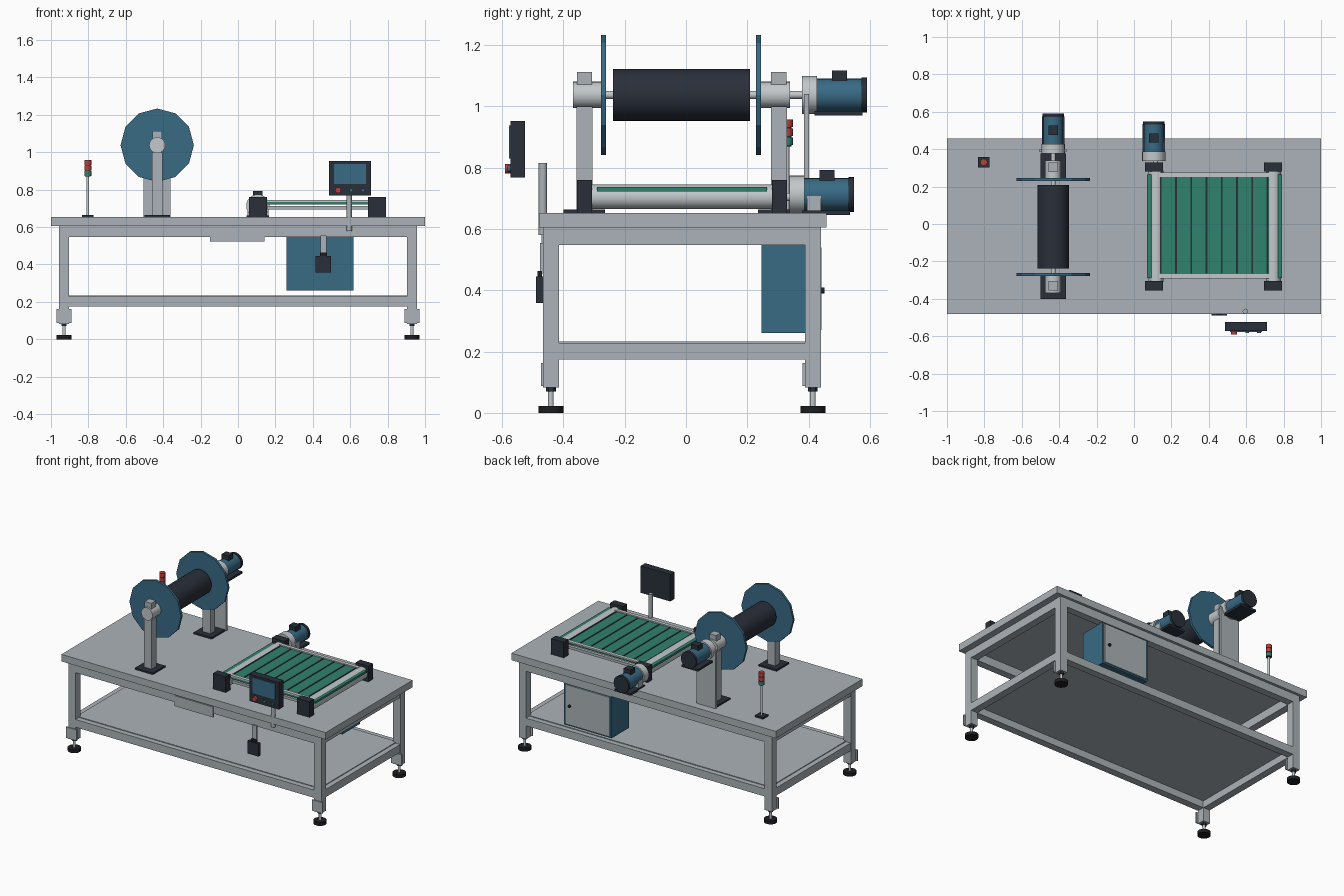
import bpy, math
from mathutils import Vector

if "Cube" in bpy.data.objects:
    bpy.data.objects.remove(bpy.data.objects["Cube"])


def material(name, r, g, b):
    m = bpy.data.materials.new(name)
    m.diffuse_color = (r, g, b, 1)
    m.use_nodes = True
    m.node_tree.nodes["Principled BSDF"].inputs["Base Color"].default_value = m.diffuse_color
    return m


GREY = material("frame_grey", 0.41, 0.45, 0.48)
STEEL = material("brushed_steel", 0.54, 0.58, 0.60)
BLUE = material("machine_blue", 0.04, 0.145, 0.235)
DARK = material("dark_slate", 0.022, 0.028, 0.042)
BLACK = material("rubber_black", 0.012, 0.013, 0.016)
GREEN = material("belt_green", 0.03, 0.225, 0.155)
RED = material("signal_red", 0.50, 0.05, 0.045)


def box(name, x, y, z, mat):
    """Box from (min, max) ranges on each axis."""
    bpy.ops.mesh.primitive_cube_add(size=1)
    o = bpy.context.object
    o.name = name
    for v in o.data.vertices:
        v.co = Vector([(a + b) / 2 + c * (b - a) for (a, b), c in zip((x, y, z), v.co)])
    o.data.materials.append(mat)
    return o


def rod(name, axis, center, span, r, mat, sides=24):
    """Cylinder along axis 'y' or 'z'; center holds the two other coordinates."""
    mid, depth = sum(span) / 2, span[1] - span[0]
    if axis == "y":
        loc, rot = (center[0], mid, center[1]), (math.pi / 2, 0, 0)
    else:
        loc, rot = (center[0], center[1], mid), (0, 0, 0)
    bpy.ops.mesh.primitive_cylinder_add(vertices=sides, radius=r, depth=depth,
                                        location=loc, rotation=rot)
    o = bpy.context.object
    o.name = name
    o.data.materials.append(mat)
    if sides > 12:
        bpy.ops.object.shade_smooth_by_angle(angle=math.radians(35))
    return o


TOP = 0.653

# Table: top, two rings of rails, shelf
box("table_top", (-1, 1), (-0.48, 0.458), (0.605, TOP), GREY)
for label, z0, z1 in (("upper", 0.548, 0.606), ("lower", 0.175, 0.228)):
    box(label + "_front_rail", (-0.91, 0.91), (-0.466, -0.416), (z0, z1), GREY)
    box(label + "_back_rail", (-0.91, 0.91), (0.39, 0.44), (z0, z1), GREY)
    box(label + "_left_rail", (-0.955, -0.905), (-0.42, 0.395), (z0, z1), GREY)
    box(label + "_right_rail", (0.905, 0.955), (-0.42, 0.395), (z0, z1), GREY)
box("shelf", (-0.92, 0.92), (-0.43, 0.405), (0.223, 0.233), GREY)

# Legs with mounting plates and levelling feet
for x in (-0.93, 0.93):
    for y in (-0.441, 0.414):
        box("leg", (x - 0.027, x + 0.027), (y - 0.026, y + 0.026), (0.083, 0.606), GREY)
        box("leg_plate", (x - 0.04, x + 0.04), (y - 0.033, y - 0.024), (0.088, 0.163), GREY)
        rod("foot_stem", "z", (x, y), (0.015, 0.085), 0.009, STEEL, 16)
        rod("foot_nut", "z", (x, y), (0.07, 0.083), 0.016, DARK, 6)
        rod("foot_pad", "z", (x, y), (0, 0.023), 0.041, BLACK)

# Plate under the front edge
box("front_plate", (-0.15, 0.142), (-0.472, -0.464), (0.524, 0.595), GREY)

# Electrical cabinet at the back
box("cabinet", (0.258, 0.617), (0.247, 0.435), (0.26, 0.548), BLUE)
box("cabinet_door", (0.27, 0.605), (0.434, 0.443), (0.27, 0.54), GREY)
rod("door_knob", "y", (0.57, 0.40), (0.44, 0.452), 0.01, BLACK, 12)

# Pedal box hanging at the front
box("switch_box", (0.415, 0.498), (-0.49, -0.467), (0.358, 0.445), DARK)
box("switch_box_cap", (0.438, 0.475), (-0.484, -0.47), (0.445, 0.463), BLACK)
box("switch_hanger", (0.44, 0.474), (-0.476, -0.466), (0.455, 0.555), GREY)

# Operator panel
rod("panel_pole", "z", (0.595, -0.467), (0.58, 0.815), 0.014, GREY, 16)
box("panel_housing", (0.487, 0.71), (-0.573, -0.525), (0.768, 0.952), DARK)
box("panel_screen", (0.513, 0.685), (-0.577, -0.572), (0.83, 0.938), BLUE)
for x, mat in ((0.535, RED), (0.605, GREEN), (0.668, BLUE)):
    r = 0.016 if mat == RED else 0.01
    rod("panel_button", "y", (x, 0.797), (-0.59 if mat == RED else -0.582, -0.572), r, mat, 16)

# Signal tower
TX, TY = -0.803, 0.33
box("tower_base", (TX - 0.031, TX + 0.031), (TY - 0.029, TY + 0.029), (TOP, 0.664), DARK)
rod("tower_pole", "z", (TX, TY), (0.66, 0.88), 0.007, STEEL, 12)
rod("tower_core", "z", (TX, TY), (0.87, 0.955), 0.015, DARK, 16)
for z, mat in ((0.874, GREEN), (0.903, RED), (0.933, RED)):
    rod("tower_lamp", "z", (TX, TY), (z, z + 0.025), 0.019, mat, 16)

# Reel: drum, flanges, shaft and bearing stands
RX, RZ = -0.432, 1.038
rod("reel_shaft", "y", (RX, RZ), (-0.3, 0.385), 0.013, STEEL, 16)
rod("reel_drum", "y", (RX, RZ), (-0.238, 0.209), 0.085, DARK, 32)
for y in (-0.269, 0.237):
    rod("reel_flange", "y", (RX, RZ), (y - 0.008, y + 0.008), 0.196, BLUE, 12)
for y, hub, base in ((-0.331, (-0.368, -0.275), (-0.4, -0.265)),
                     (0.303, (0.243, 0.339), (0.235, 0.378))):
    box("reel_post", (RX - 0.029, RX + 0.029), (y - 0.026, y + 0.026), (0.66, 1.0), GREY)
    box("reel_post_base", (RX - 0.068, RX + 0.068), base, (TOP, 0.664), DARK)
    box("bearing_cap", (RX - 0.025, RX + 0.025), (y - 0.025, y + 0.025), (1.03, 1.113), GREY)
    rod("bearing_hub", "y", (RX, RZ), hub, 0.043, STEEL)
box("motor_bracket", (RX - 0.072, RX + 0.072), (0.385, 0.401), (TOP, 1.04), GREY)


def motor(prefix, x, y, z):
    """Gear motor pointing towards +y, gearbox face at y."""
    rod(prefix + "_gearbox", "y", (x, z), (y, y + 0.05), 0.062, STEEL)
    rod(prefix + "_motor_body", "y", (x, z), (y + 0.05, y + 0.196), 0.053, BLUE)
    rod(prefix + "_motor_end", "y", (x, z), (y + 0.194, y + 0.212), 0.057, DARK)
    box(prefix + "_terminal_box", (x - 0.026, x + 0.026), (y + 0.098, y + 0.148),
        (z + 0.04, z + 0.08), DARK)
    box(prefix + "_motor_foot", (x - 0.061, x + 0.061), (y + 0.042, y + 0.198),
        (z - 0.067, z - 0.052), DARK)


motor("reel", RX, 0.378, RZ)
motor("conveyor", 0.106, 0.337, 0.713)
rod("conveyor_motor_shaft", "y", (0.116, 0.705), (0.27, 0.345), 0.013, STEEL, 16)
box("conveyor_motor_mount", (0.05, 0.162), (0.395, 0.44), (TOP, 0.708), GREY)

# Conveyor: end blocks, rollers, belt, slats, guide rails
for x in (0.108, 0.742):
    for y in (-0.331, 0.305):
        box("conveyor_block", (x - 0.048, x + 0.048), (y - 0.025, y + 0.025),
            (TOP, 0.76), DARK)
for x in (0.118, 0.745):
    rod("conveyor_roller", "y", (x, 0.705), (-0.31, 0.285), 0.04, STEEL, 32)
box("conveyor_belt", (0.07, 0.79), (-0.29, 0.264), (0.722, 0.737), GREEN)
for i in range(8):
    x = 0.143 + 0.0815 * i
    box("belt_slat", (x - 0.005, x + 0.005), (-0.264, 0.254), (0.735, 0.7395), DARK)
for y in (-0.279, 0.264):
    box("guide_rail", (0.135, 0.73), (y - 0.012, y + 0.012), (0.735, 0.745), STEEL)
    box("support_rail", (0.135, 0.73), (y - 0.011, y + 0.011), (0.695, 0.713), GREY)
